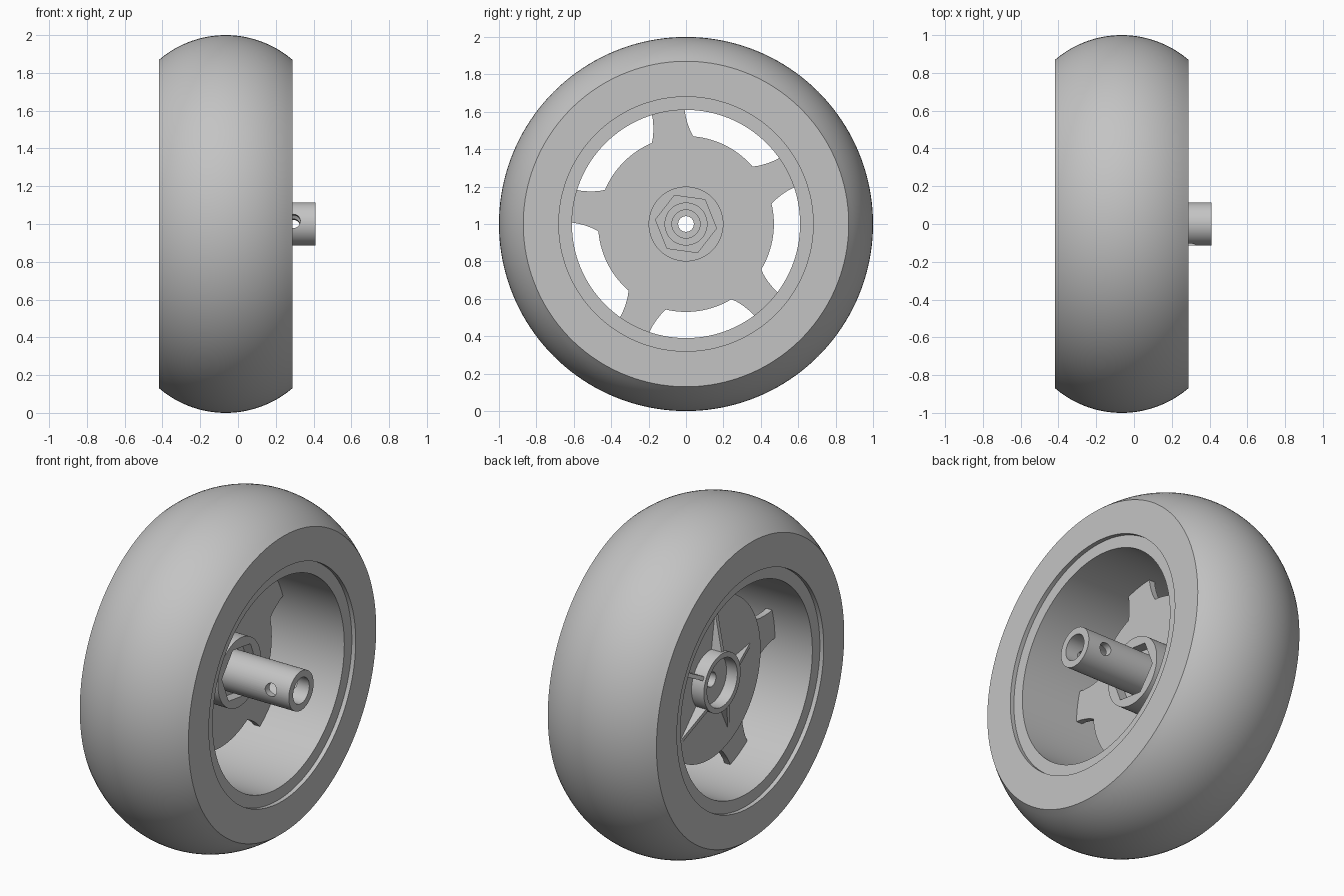
import bpy, bmesh
from math import sin, cos, radians, sqrt, tau
from mathutils import Vector, Matrix

cube = bpy.data.objects.get("Cube")
if cube:
    bpy.data.objects.remove(cube, do_unlink=True)

grey = bpy.data.materials.new("plain_grey")
grey.use_nodes = True
GREY = (0.55, 0.55, 0.55, 1)
grey.diffuse_color = GREY
grey.node_tree.nodes["Principled BSDF"].inputs["Base Color"].default_value = GREY

CENTRE = Vector((0, 0, 1))      # wheel axle height
SPOKES = [radians(27 + 72 * i) for i in range(5)]
HEX_TURN = radians(-8)


def finish(name, bm):
    """Turn a bmesh into a shaded object on the axle."""
    bmesh.ops.recalc_face_normals(bm, faces=bm.faces)
    bmesh.ops.translate(bm, verts=bm.verts, vec=CENTRE)
    mesh = bpy.data.meshes.new(name)
    bm.to_mesh(mesh)
    bm.free()
    mesh.materials.append(grey)
    obj = bpy.data.objects.new(name, mesh)
    bpy.context.collection.objects.link(obj)
    smooth(obj)
    return obj


def activate(obj):
    bpy.ops.object.select_all(action='DESELECT')
    obj.select_set(True)
    bpy.context.view_layer.objects.active = obj


def smooth(obj):
    activate(obj)
    bpy.ops.object.shade_smooth_by_angle(angle=radians(30))


def revolve(name, profile, steps=128):
    """Spin a closed (x, radius) profile about the axle."""
    bm = bmesh.new()
    rings = []
    for i in range(steps):
        a = tau * i / steps
        rings.append([bm.verts.new((x, r * cos(a), r * sin(a))) for x, r in profile])
    n = len(profile)
    for i, ring in enumerate(rings):
        nxt = rings[(i + 1) % steps]
        for j in range(n):
            k = (j + 1) % n
            bm.faces.new((ring[j], ring[k], nxt[k], nxt[j]))
    return finish(name, bm)


def add_prism(bm, points, offset):
    """Extrude a flat outline along an offset."""
    face = bm.faces.new([bm.verts.new(p) for p in points])
    out = bmesh.ops.extrude_face_region(bm, geom=[face], use_keep_orig=True)
    moved = [v for v in out["geom"] if isinstance(v, bmesh.types.BMVert)]
    bmesh.ops.translate(bm, verts=moved, vec=offset)


def polar(x, r, a):
    return Vector((x, r * cos(a), r * sin(a)))


def cut(obj, cutter):
    mod = obj.modifiers.new("cut", 'BOOLEAN')
    mod.operation = 'DIFFERENCE'
    mod.solver = 'EXACT'
    mod.object = cutter
    activate(obj)
    bpy.ops.object.modifier_apply(modifier=mod.name)
    bpy.data.objects.remove(cutter, do_unlink=True)
    smooth(obj)


# Tyre with a rounded crown and flat sides
MID, HALF, ARC = -0.065, 0.3525, 0.543
crown = []
for i in range(25):
    d = HALF * (i / 12 - 1)
    crown.append((MID + d, 1 - ARC + sqrt(ARC ** 2 - d ** 2)))
revolve("tyre", crown + [(MID + HALF, 0.68), (MID - HALF, 0.68)], 160)

# Rim barrel, set slightly inside the tyre faces
edge = HALF - 0.025
revolve("rim", [(MID - edge, 0.61), (MID - edge, 0.682),
                (MID + edge, 0.682), (MID + edge, 0.61)])

# Hub disc with a boss on each side
hub = revolve("hub", [(0.01, 0.042), (0.01, 0.2), (-0.11, 0.2), (-0.11, 0.47),
                      (-0.155, 0.47), (-0.155, 0.17), (-0.235, 0.17),
                      (-0.235, 0.14), (-0.165, 0.14), (-0.165, 0.042)])

# Hexagonal pocket in the outer boss
bm = bmesh.new()
add_prism(bm, [polar(-0.05, 0.165, HEX_TURN + tau * i / 6) for i in range(6)],
          Vector((0.2, 0, 0)))
cut(hub, finish("pocket_cutter", bm))

# Spokes flaring towards the disc
bm = bmesh.new()
flare = [(0.44, 15.5), (0.47, 13.8), (0.5, 11.6), (0.54, 9.8), (0.58, 8.7), (0.62, 8.2)]
for a in SPOKES:
    outline = [polar(-0.15, r, a + radians(w)) for r, w in flare]
    outline += [polar(-0.15, r, a - radians(w)) for r, w in reversed(flare)]
    add_prism(bm, outline, Vector((0.037, 0, 0)))
finish("spokes", bm)

# Triangular stiffening fins behind the disc
bm = bmesh.new()
for a in SPOKES:
    side = polar(0, 0.012, a + tau / 4)
    tri = [polar(-0.15, 0.155, a), polar(-0.15, 0.38, a),
           polar(-0.155, 0.38, a), polar(-0.225, 0.155, a)]
    add_prism(bm, [p - side for p in tri], side * 2)
finish("fins", bm)

# Hollow axle with a cross hole near its tip
axle = revolve("axle", [(-0.052, 0.042), (-0.052, 0.115), (0.41, 0.115),
                        (0.41, 0.075), (0.0, 0.075), (0.0, 0.042)], 64)
bm = bmesh.new()
turn = Matrix.Rotation(HEX_TURN, 4, 'X') @ Matrix.Rotation(tau / 4, 4, 'X')
bmesh.ops.create_cone(bm, cap_ends=True, segments=32, radius1=0.037, radius2=0.037,
                      depth=0.4, matrix=Matrix.Translation((0.293, 0, 0)) @ turn)
cut(axle, finish("cross_hole_cutter", bm))
